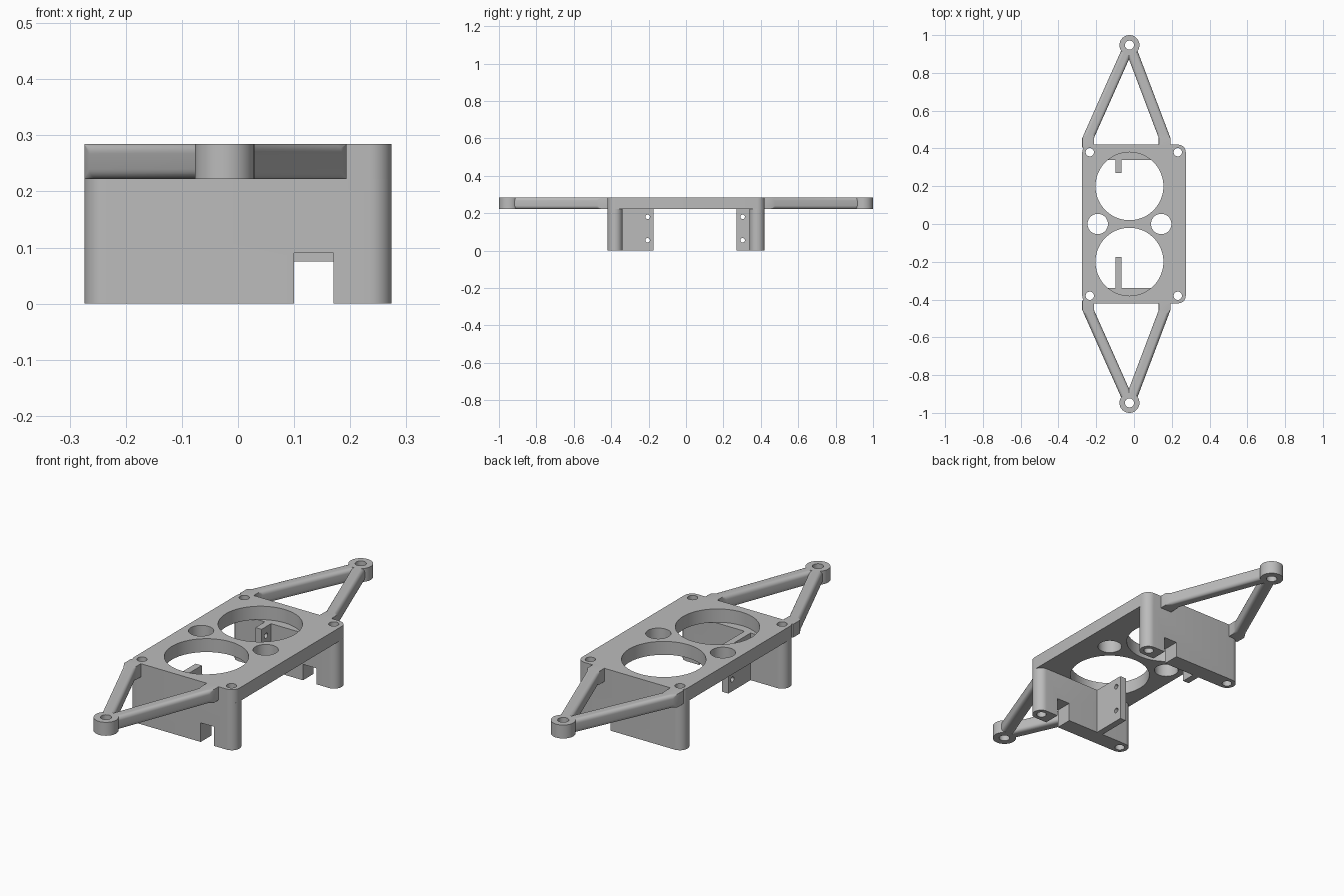
import bpy, bmesh
from math import sin, cos, pi, radians

cube = bpy.data.objects.get("Cube")
if cube:
    bpy.data.objects.remove(cube, do_unlink=True)

grey = bpy.data.materials.new("plain_grey")
grey.use_nodes = True
grey.diffuse_color = (0.5, 0.5, 0.5, 1)
grey.node_tree.nodes["Principled BSDF"].inputs["Base Color"].default_value = (0.5, 0.5, 0.5, 1)

LOW, TOP = 0.222, 0.285      # underside and top of the plate
HALF_X, HALF_Y = 0.274, 0.42
CORNER = 0.04
MID_X = -0.024               # line of the large holes and the tips
TIP_Y = 0.947


def rounded_rect(cx, cy, hx, hy, r, steps=8):
    """Outline points of a rectangle with rounded corners."""
    pts = []
    for k, (sx, sy) in enumerate(((1, 1), (-1, 1), (-1, -1), (1, -1))):
        for i in range(steps + 1):
            a = (k + i / steps) * pi / 2
            pts.append((cx + sx * (hx - r) + r * cos(a), cy + sy * (hy - r) + r * sin(a)))
    return pts


def circle(cx, cy, r, n=48):
    return [(cx + r * cos(2 * pi * i / n), cy + r * sin(2 * pi * i / n)) for i in range(n)]


def loft(name, rings):
    """Skin a closed solid through rings of equal length."""
    bm = bmesh.new()
    loops = [[bm.verts.new(p) for p in ring] for ring in rings]
    n = len(loops[0])
    for a, b in zip(loops, loops[1:]):
        for i in range(n):
            bm.faces.new((a[i], a[(i + 1) % n], b[(i + 1) % n], b[i]))
    bm.faces.new(loops[0][::-1])
    bm.faces.new(loops[-1])
    bmesh.ops.recalc_face_normals(bm, faces=bm.faces)
    mesh = bpy.data.meshes.new(name)
    bm.to_mesh(mesh)
    bm.free()
    obj = bpy.data.objects.new(name, mesh)
    bpy.context.collection.objects.link(obj)
    mesh.materials.append(grey)
    return obj


def prism(name, outline, z0, z1):
    return loft(name, [[(x, y, z) for x, y in outline] for z in (z0, z1)])


def box(name, x0, x1, y0, y1, z0, z1):
    return prism(name, [(x0, y0), (x1, y0), (x1, y1), (x0, y1)], z0, z1)


def combine(obj, other, operation):
    """Apply a boolean and discard the second solid."""
    bpy.context.view_layer.objects.active = obj
    mod = obj.modifiers.new("boolean", "BOOLEAN")
    mod.operation, mod.solver, mod.object = operation, "EXACT", other
    bpy.ops.object.modifier_apply(modifier=mod.name)
    bpy.data.objects.remove(other, do_unlink=True)


def drill(obj, x, y, r):
    combine(obj, prism("cutter", circle(x, y, r), -0.1, 0.4), "DIFFERENCE")


def finish(obj):
    bpy.ops.object.select_all(action="DESELECT")
    obj.select_set(True)
    bpy.context.view_layer.objects.active = obj
    bpy.ops.object.shade_smooth_by_angle(angle=radians(30))


# Top plate with large, middle and corner holes
plate = prism("top_plate", rounded_rect(0, 0, HALF_X, HALF_Y, CORNER), LOW, TOP)
for s in (-1, 1):
    drill(plate, MID_X, s * 0.2, 0.18)
    drill(plate, MID_X + s * 0.168, 0, 0.054)
    for x in (-0.234, 0.232):
        drill(plate, x, s * 0.38, 0.022)
finish(plate)

# Each end: side, notch height, inner edge of the fin, row of fin holes
for label, s, notch, fin_end, hole_y in (("front", -1, 0.09, 0.175, 0.205),
                                         ("back", 1, 0.075, 0.27, 0.303)):
    # End wall with round ends, screw holes and cable notch
    wall = prism(label + "_wall", rounded_rect(0, s * 0.38, HALF_X, CORNER, CORNER - 0.0005), 0, LOW)
    for x in (-0.234, 0.232):
        drill(wall, x, s * 0.38, 0.022)
    combine(wall, box("cutter", 0.1, 0.17, *sorted((s * 0.3, s * 0.5)), -0.1, notch), "DIFFERENCE")
    finish(wall)

    # Mounting fin with two cross holes
    fin = box(label + "_fin", -0.098, -0.066, *sorted((s * 0.34, s * fin_end)), 0, LOW)
    for z in (0.055, 0.18):
        ring = circle(s * hole_y, z, 0.012, 24)
        combine(fin, loft("cutter", [[(x, y, h) for y, h in ring] for x in (-0.15, 0)]), "DIFFERENCE")
    finish(fin)

    # Tapering arms that meet at a drilled eye
    arms = prism(label + "_arms", circle(MID_X, s * TIP_Y, 0.053), LOW, TOP)
    for x in (-0.243, 0.162):
        stations = ((x, 0.405, 0.001), (x, 0.455, 0.001), (x + (MID_X - x) * 0.04, 0.475, 0.018),
                    (MID_X, TIP_Y, 0.018))
        rings = [[(px, s * y, pz) for px, pz in
                  rounded_rect(cx, (LOW + TOP) / 2, 0.031, (TOP - LOW) / 2, r, 6)]
                 for cx, y, r in stations]
        combine(arms, loft("arm", rings), "UNION")
    drill(arms, MID_X, s * TIP_Y, 0.024)
    finish(arms)
